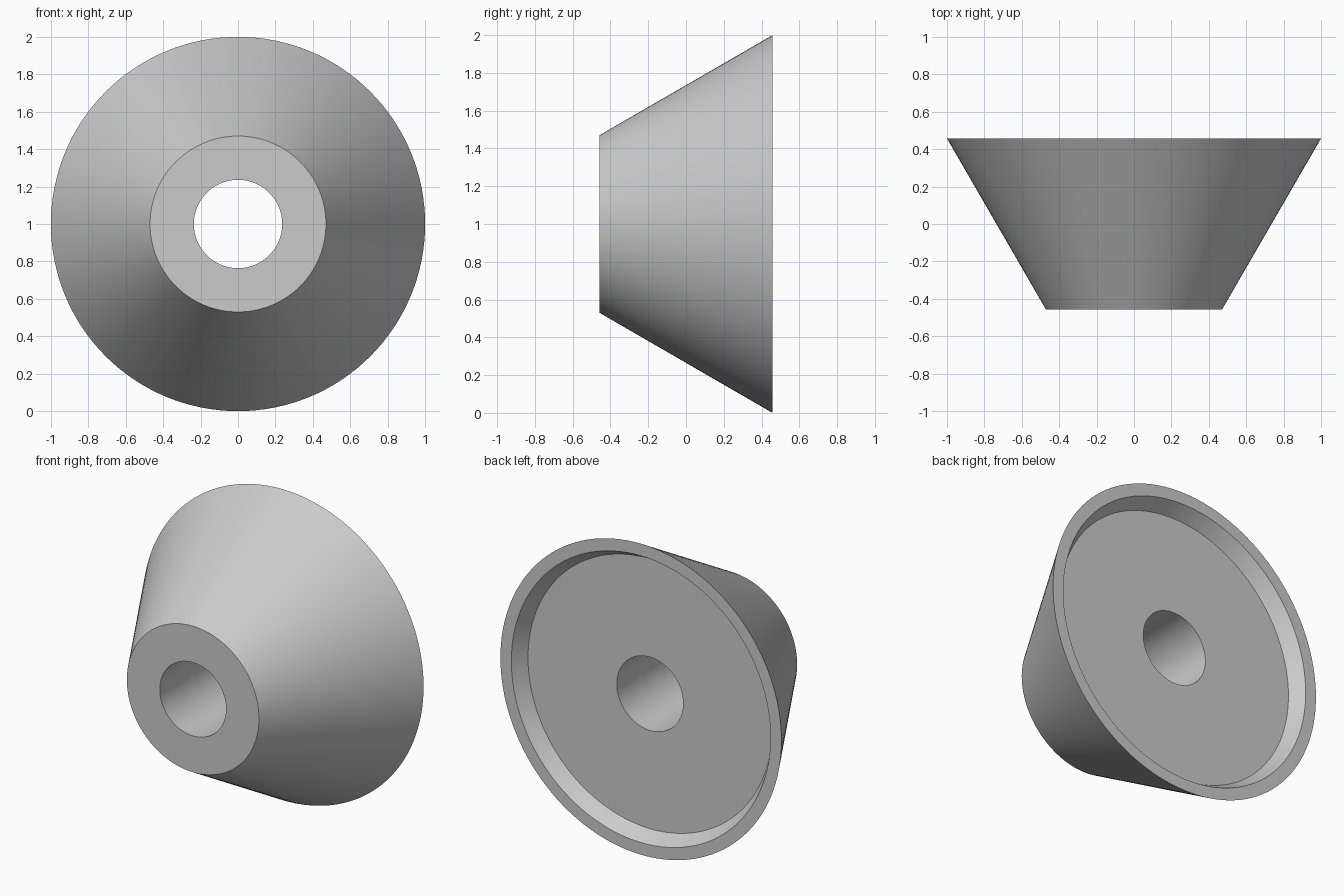
import bpy
import bmesh
from math import pi, radians
from mathutils import Matrix, Vector

SEGMENTS = 128

cube = bpy.data.objects.get("Cube")
if cube:
    bpy.data.objects.remove(cube, do_unlink=True)


def make_material(name, colour):
    mat = bpy.data.materials.new(name)
    mat.use_nodes = True
    mat.diffuse_color = colour
    mat.node_tree.nodes["Principled BSDF"].inputs["Base Color"].default_value = colour
    return mat


def lathe(name, profile, centre, mat):
    """Revolve a closed (radius, y) profile about the y axis."""
    bm = bmesh.new()
    verts = [bm.verts.new((r, y, 0)) for r, y in profile]
    edges = [bm.edges.new((v, verts[(i + 1) % len(verts)])) for i, v in enumerate(verts)]
    bmesh.ops.spin(bm, geom=verts + edges, cent=(0, 0, 0), axis=(0, 1, 0),
                   angle=2 * pi, steps=SEGMENTS, use_merge=True)
    bmesh.ops.remove_doubles(bm, verts=bm.verts, dist=1e-5)
    bmesh.ops.recalc_face_normals(bm, faces=bm.faces)
    bmesh.ops.transform(bm, matrix=Matrix.Translation(Vector(centre)), verts=bm.verts)
    mesh = bpy.data.meshes.new(name)
    bm.to_mesh(mesh)
    bm.free()
    mesh.materials.append(mat)
    obj = bpy.data.objects.new(name, mesh)
    bpy.context.collection.objects.link(obj)
    bpy.ops.object.select_all(action="DESELECT")
    obj.select_set(True)
    bpy.context.view_layer.objects.active = obj
    bpy.ops.object.shade_smooth_by_angle(angle=radians(25))
    return obj


grey = make_material("plain grey", (0.6, 0.6, 0.6, 1))

# Tapered body with a through bore and a shallow recess in the wide back face
half = 0.458
bore = 0.236
recess_floor = half - 0.092
lathe("tapered_cone_body", [
    (bore, -half),            # bore at the narrow front
    (0.47, -half),            # narrow front edge
    (1.0, half),              # wide back edge
    (0.922, half),            # inner lip of the rim
    (0.868, recess_floor),    # recess floor edge
    (bore, recess_floor),     # bore at the recess floor
], (0, 0, 1), grey)
